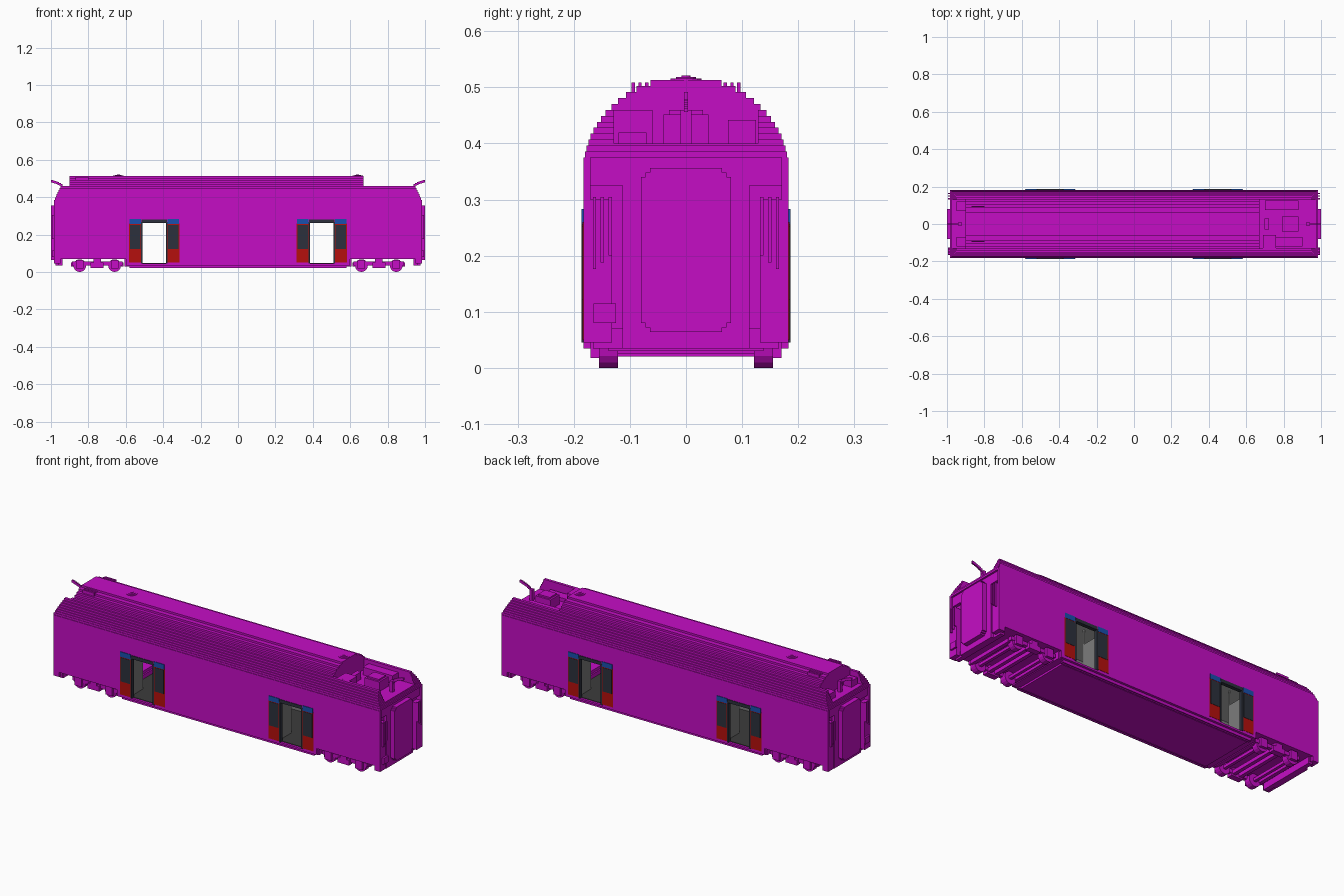
import bpy, bmesh, math
from mathutils import Matrix, Vector

default_cube = bpy.data.objects.get("Cube")
if default_cube:
    bpy.data.objects.remove(default_cube, do_unlink=True)


def material(name, red, green, blue):
    mat = bpy.data.materials.new(name)
    mat.use_nodes = True
    colour = (red, green, blue, 1)
    mat.diffuse_color = colour
    mat.node_tree.nodes["Principled BSDF"].inputs["Base Color"].default_value = colour
    return mat


MAGENTA = material("magenta", 0.56, 0.004, 0.56)
RED = material("red", 0.46, 0.005, 0.004)
BLUE = material("blue", 0.01, 0.08, 0.42)
GLASS = material("dark glass", 0.025, 0.03, 0.045)
GREY = material("interior grey", 0.2, 0.2, 0.2)
FLOOR = material("floor grey", 0.045, 0.045, 0.045)
PALE = material("pale grey", 0.45, 0.45, 0.45)


def finish(name, bm, mat):
    mesh = bpy.data.meshes.new(name)
    bm.to_mesh(mesh)
    bm.free()
    mesh.materials.append(mat)
    part = bpy.data.objects.new(name, mesh)
    bpy.context.collection.objects.link(part)


def box(name, mat, x, y, z, mirror=""):
    """A box between the limits in x, y and z, mirrored across the named axes."""
    bm = bmesh.new()
    low, high = map(Vector, zip(x, y, z))
    scale = Matrix.Diagonal((high - low).to_4d())
    for side_x in (1, -1) if "x" in mirror else (1,):
        for side_y in (1, -1) if "y" in mirror else (1,):
            middle = (low + high) / 2
            middle.x *= side_x
            middle.y *= side_y
            bmesh.ops.create_cube(bm, size=1, matrix=Matrix.Translation(middle) @ scale)
    finish(name, bm, mat)


def around(centre, half):
    return centre - half, centre + half


def across(half):
    return -half, half


def disc(name, mat, centre, radius, depth, axis):
    bm = bmesh.new()
    turn = Vector((0, 0, 1)).rotation_difference(Vector(axis)).to_matrix().to_4x4()
    bmesh.ops.create_cone(bm, cap_ends=True, segments=16, radius1=radius, radius2=radius,
                          depth=depth, matrix=Matrix.Translation(centre) @ turn)
    finish(name, bm, mat)


# Main dimensions
side = 0.183
inner = 0.17
lining = inner - 0.004
wall_end = 0.985
wall_top = 0.375
wall_foot = 0.035
bogie_start = 0.6
bogie_floor = 0.07
end_wall = 0.95
ceiling = 0.325
door_near, door_far = 0.38, 0.515
door_foot, door_head = 0.045, 0.268
doorway = (door_near, door_far)
leaf_width = 0.068
roof_top = 0.513
roof_end = 0.9
well_start = 0.67
well_floor = 0.4
ledge_top = 0.46

# Side walls around the doorways
shell = (inner, side)
box("middle_wall", MAGENTA, across(door_near), shell, (wall_foot, wall_top), "y")
box("door_header", MAGENTA, doorway, shell, (door_head, wall_top), "xy")
box("door_sill", MAGENTA, doorway, shell, (wall_foot, door_foot), "xy")
box("outer_wall", MAGENTA, (door_far, bogie_start), shell, (wall_foot, wall_top), "xy")
box("wall_over_bogie", MAGENTA, (bogie_start, wall_end), shell, (bogie_floor, wall_top), "xy")
box("corner_foot", MAGENTA, (end_wall, wall_end), shell, (door_foot, bogie_floor), "xy")

# Underfloor
box("underfloor", MAGENTA, across(bogie_start), across(inner), (0.03, door_foot))
box("underfloor_pan", MAGENTA, across(bogie_start - 0.03), across(0.15), (0.02, 0.03))
for strip in (0.155, 0.167):
    box("skirt_strip", MAGENTA, across(bogie_start - 0.02), around(strip, 0.003),
        (0.02, 0.03), "y")
box("bogie_ceiling", MAGENTA, (bogie_start, end_wall), across(inner),
    (bogie_floor, bogie_floor + 0.015), "x")
box("bogie_bulkhead", MAGENTA, around(bogie_start, 0.008), across(inner),
    (0.03, bogie_floor), "x")

# Stepped arch roof, cut down to ledges beside the equipment well
box("roof_base", MAGENTA, across(wall_end - 0.01), across(inner), (ceiling, well_floor))
layer_count = 13
layer_height = (roof_top - wall_top) / layer_count
for layer in range(layer_count):
    z = wall_top + layer * layer_height
    heights = (z, z + layer_height)
    rise = (z + layer_height / 2 - 0.35) / 0.168
    half = side * math.sqrt(1 - rise * rise)
    end = wall_end - (z - wall_top) / 2
    if z < well_floor - layer_height / 2:
        box("roof_layer", MAGENTA, across(end), across(half), heights)
    else:
        box("roof_layer", MAGENTA, (-roof_end, well_start), across(half), heights)
        if z < ledge_top - layer_height / 2:
            box("roof_ledge", MAGENTA, (well_start, end), (0.128, half), heights, "y")
            box("rear_roof_ledge", MAGENTA, (-end, -roof_end), (0.128, half), heights, "y")

# Roof grilles and round vents
for bar in range(3):
    box("roof_grille", MAGENTA, (-0.87, -0.8), around(0.07 + bar * 0.012, 0.003),
        (ledge_top, roof_top - 0.004), "y")
for vent_x in across(0.64):
    for radius in (0.028, 0.018, 0.008):
        disc("roof_vent", MAGENTA, (vent_x, 0, roof_top), radius,
             0.02 - radius / 2, (0, 0, 1))

# Equipment in the roof well
box("current_collector_base", MAGENTA, around(0.835, 0.045), across(0.04), (well_floor, 0.452))
box("current_collector_lid", MAGENTA, around(0.835, 0.035), across(0.03), (0.452, ledge_top))
box("well_bulkhead_box", MAGENTA, around(0.71, 0.012), across(0.03), (well_floor, 0.44))
box("left_resistor", MAGENTA, (0.7, 0.88), (0.075, 0.125), (well_floor, 0.442))
box("right_compressor", MAGENTA, (0.69, 0.76), (-0.13, -0.06), (well_floor, ledge_top))
box("right_cable_duct", MAGENTA, (0.76, roof_end), (-0.12, -0.07), (well_floor, 0.42))
box("rear_roof_box", MAGENTA, (-end_wall, -roof_end), (0.07, 0.12), (well_floor, 0.435), "y")

# Curved cable arms at both ends
box("cable_arm_post", MAGENTA, around(0.93, 0.008), across(0.01), (well_floor, ledge_top), "x")
arm_steps = 8
for step in range(arm_steps):
    bend = step / (arm_steps - 1)
    box("cable_arm", MAGENTA, around(0.935 + 0.06 * bend, 0.005), across(0.004),
        around(0.45 + 0.035 * math.sqrt(bend), 0.007), "x")

# End walls, gangways and corner posts
gangway_base = 0.975
box("end_wall", MAGENTA, around(end_wall, 0.008), across(inner), (door_foot, wall_top), "x")
box("corner_post", MAGENTA, (end_wall, wall_end), (0.132, inner), (door_foot, 0.3), "xy")
box("gangway_frame", MAGENTA, (end_wall, gangway_base), across(0.113), (wall_foot, 0.392), "x")
for step in range(3):
    inset = step * 0.008
    box("gangway_bellows", MAGENTA, (gangway_base, 1), across(0.08 - inset),
        (0.08 - inset, 0.34 + inset), "x")
for rail in range(3):
    box("end_handrail", MAGENTA, (wall_end, wall_end + 0.01),
        around(0.135 + rail * 0.014, 0.003), (0.2 - rail * 0.012, 0.305), "xy")
box("jumper_box", MAGENTA, (wall_end, wall_end + 0.01), (-0.165, -0.125), (0.08, 0.115), "x")
box("end_sill", MAGENTA, around(end_wall, 0.012), across(lining), (wall_foot, bogie_floor), "x")

# Bogies with open frames, cross beams and wheels
bogie_x = 0.753
axle_offset = 0.093
wheel_radius = 0.034
wheel_y = 0.138
box("bogie_frame", MAGENTA, around(bogie_x, 0.135), around(0.148, 0.01), (0.035, 0.055), "xy")
box("bogie_spring_pan", MAGENTA, around(bogie_x, 0.035), (wheel_y, inner), (0.022, 0.05), "xy")
box("bogie_spring", MAGENTA, around(bogie_x, 0.02), (wheel_y, inner), (0.05, bogie_floor), "xy")
for offset in (-0.13, -0.02, 0.02, 0.13):
    box("bogie_cross_beam", MAGENTA, around(bogie_x + offset, 0.01), across(wheel_y),
        (0.03, 0.05), "x")
for axle_x in around(bogie_x, axle_offset):
    box("axle", MAGENTA, around(axle_x, 0.008), across(wheel_y),
        around(wheel_radius, 0.008), "x")
    box("axle_box", MAGENTA, around(axle_x, 0.02), (0.15, inner), (0.018, 0.065), "xy")
    for wheel_x in across(axle_x):
        for y in across(wheel_y):
            disc("wheel", MAGENTA, (wheel_x, y, wheel_radius), wheel_radius,
                 wheel_radius, (0, 1, 0))

# Sliding door leaves parked on both sides of each doorway
leaf_face = side + 0.0015
trim_face = side + 0.003
leaf_middles = (door_near - leaf_width / 2, door_far + leaf_width / 2)
for middle in leaf_middles:
    box("door_leaf", RED, around(middle, leaf_width / 2), (inner, leaf_face), (0.05, 0.26), "xy")
    box("door_window", GLASS, around(middle, leaf_width / 2 - 0.006), (side, trim_face),
        (0.122, 0.252), "xy")
    box("door_top_panel", BLUE, around(middle, leaf_width / 2 - 0.003), (inner, trim_face),
        (0.256, 0.283), "xy")
for jamb in doorway:
    box("door_jamb", GLASS, around(jamb, 0.004), (lining, trim_face), (door_foot, door_head), "xy")
box("door_lintel", GLASS, doorway, (lining, trim_face), (door_head - 0.006, 0.28), "xy")

# Interior floor, linings, ceiling, screens and grab rails
floor_top = door_foot + 0.003
lining_y = (lining, inner)
box("interior_floor", FLOOR, across(bogie_start), across(inner), (door_foot, floor_top))
box("interior_ceiling", PALE, across(end_wall), across(inner), (ceiling - 0.005, ceiling))
box("middle_lining", GREY, across(door_near), lining_y, (floor_top, ceiling), "y")
box("header_lining", GREY, doorway, lining_y, (door_head, ceiling), "xy")
box("outer_lining", GREY, (door_far, end_wall), lining_y, (0.085, ceiling), "xy")
for screen_x in (door_near - 0.015, door_far + 0.015):
    box("door_screen", GREY, around(screen_x, 0.003), (0.07, lining), (floor_top, 0.24), "xy")
    box("grab_rail", PALE, around(screen_x, 0.003), around(0.068, 0.003),
        (floor_top, ceiling), "xy")
